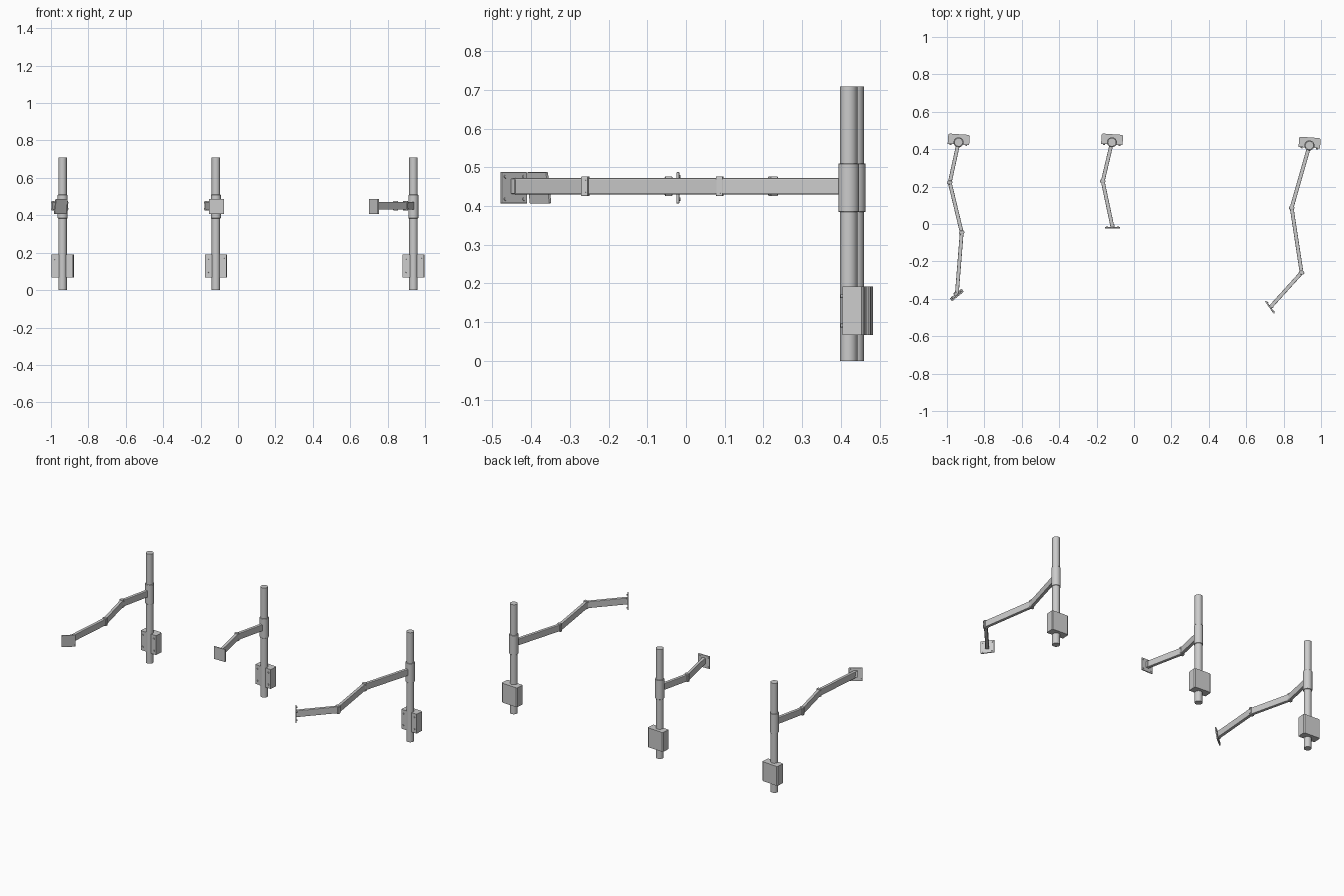
import bpy
from math import atan2, radians, hypot, pi
from mathutils import Matrix, Vector

if "Cube" in bpy.data.objects:
    bpy.data.objects.remove(bpy.data.objects["Cube"])

ARM_Z = 0.451


def finish(ob, name, matrix, bevel=0.0, smooth=False):
    ob.name = name
    ob.matrix_world = matrix
    if bevel:
        m = ob.modifiers.new("bevel", 'BEVEL')
        m.width = bevel
        m.segments = 2
    if smooth:
        bpy.ops.object.shade_smooth_by_angle(angle=radians(35))
    return ob


def box(name, size, matrix, bevel=0.0):
    bpy.ops.mesh.primitive_cube_add(size=1)
    ob = bpy.context.object
    ob.data.transform(Matrix.Diagonal((*size, 1)))
    return finish(ob, name, matrix, bevel)


def cylinder(name, r, depth, matrix, sides=32, bevel=0.0):
    bpy.ops.mesh.primitive_cylinder_add(vertices=sides, radius=r, depth=depth)
    return finish(bpy.context.object, name, matrix, bevel, True)


def at(x, y, z, angle=0.0, tilt=0.0):
    return (Matrix.Translation((x, y, z)) @ Matrix.Rotation(angle, 4, 'Z')
            @ Matrix.Rotation(tilt, 4, 'X'))


def stand(side, joints, plate, plate_angle, tilt=0.0):
    px, py = joints[0]
    # upright pole and sliding collar
    cylinder(side + "_pole", 0.0225, 0.708, at(px, py, 0.354))
    cylinder(side + "_collar", 0.0268, 0.126, at(px, py, 0.447), bevel=0.002)

    # wall clamp behind the pole, with chamfered rear edges
    frame = at(px, py, 0.129, radians(-4))
    w, front, back, c, h = 0.0575, -0.012, 0.043, 0.006, 0.0625
    outline = [(-w, front), (w, front), (w, back - c), (w - c, back),
               (c - w, back), (-w, back - c)]
    n = len(outline)
    verts = [(x, y, z) for z in (-h, h) for x, y in outline]
    faces = [tuple(reversed(range(n))), tuple(range(n, 2 * n))]
    faces += [(i, (i + 1) % n, (i + 1) % n + n, i + n) for i in range(n)]
    me = bpy.data.meshes.new(side + "_clamp")
    me.from_pydata(verts, [], faces)
    ob = bpy.data.objects.new(side + "_clamp", me)
    bpy.context.collection.objects.link(ob)
    ob.matrix_world = frame
    for sx in (-1, 1):
        for sz in (-1, 1):
            cylinder(side + "_clamp_screw", 0.005, 0.008,
                     frame @ at(sx * 0.042, front - 0.002, sz * 0.038, 0, pi / 2), 12)

    # flat arm segments
    for (x0, y0), (x1, y1) in zip(joints, joints[1:]):
        box(side + "_arm", (hypot(x1 - x0, y1 - y0), 0.02, 0.042),
            at((x0 + x1) / 2, (y0 + y1) / 2, ARM_Z, atan2(y1 - y0, x1 - x0)), 0.003)

    # hinges with bolts on both faces
    for i in range(1, len(joints) - 1):
        a, b = Vector(joints[i - 1]), Vector(joints[i + 1])
        hinge = at(*joints[i], ARM_Z, atan2(b.y - a.y, b.x - a.x))
        box(side + "_hinge", (0.019, 0.026, 0.051), hinge, 0.003)
        for sz in (-1, 1):
            cylinder(side + "_hinge_bolt", 0.004, 0.03,
                     hinge @ at(0, 0, sz * 0.015, 0, pi / 2), 12)

    # square mounting plate with a short neck and four bolts
    mount = at(*plate, ARM_Z - 0.004, plate_angle, tilt)
    box(side + "_mount_plate", (0.081, 0.008, 0.081), mount, 0.002)
    box(side + "_mount_neck", (0.022, 0.018, 0.04), mount @ at(0, 0.009, 0.004), 0.003)
    for sx in (-1, 1):
        for sz in (-1, 1):
            cylinder(side + "_mount_bolt", 0.0045, 0.006,
                     mount @ at(sx * 0.029, 0.004, sz * 0.029, 0, pi / 2), 12)


stand("left", [(-0.938, 0.437), (-0.985, 0.222), (-0.921, -0.045), (-0.947, -0.372)],
      (-0.947, -0.38), radians(39), radians(8))
stand("middle", [(-0.118, 0.437), (-0.167, 0.228), (-0.115, -0.018)],
      (-0.115, -0.021), 0.0)
stand("right", [(0.938, 0.42), (0.843, 0.087), (0.896, -0.26), (0.735, -0.438)],
      (0.727, -0.445), radians(-55))
